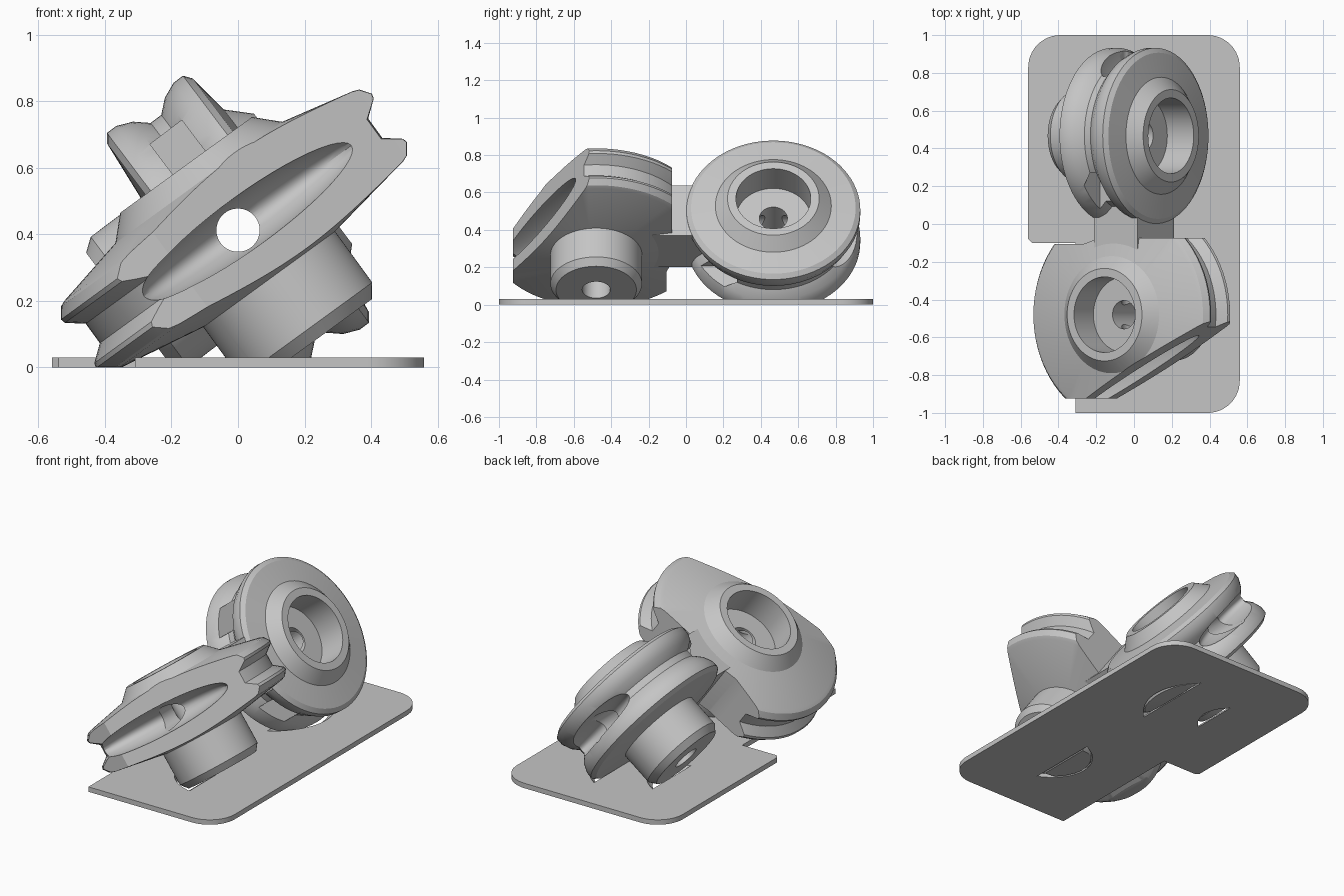
import bpy, bmesh, math
from mathutils import Matrix

if "Cube" in bpy.data.objects:
    bpy.data.objects.remove(bpy.data.objects["Cube"])

TILT = math.radians(36)
FRONT = Matrix.Translation((-0.012, -0.48, 0.411)) @ Matrix.Rotation(-TILT, 4, 'Y')
BACK = Matrix.Translation((0, 0.467, 0.42)) @ Matrix.Rotation(math.radians(53), 4, 'Y')

grey = bpy.data.materials.new("plain_grey")
grey.diffuse_color = (0.56, 0.56, 0.56, 1)
grey.use_nodes = True
grey.node_tree.nodes["Principled BSDF"].inputs["Base Color"].default_value = grey.diffuse_color


def finish(bm, name, matrix=Matrix()):
    bmesh.ops.recalc_face_normals(bm, faces=bm.faces)
    if bm.calc_volume(signed=True) < 0:
        bmesh.ops.reverse_faces(bm, faces=bm.faces)
    bm.transform(matrix)
    me = bpy.data.meshes.new(name)
    bm.to_mesh(me)
    bm.free()
    ob = bpy.data.objects.new(name, me)
    bpy.context.collection.objects.link(ob)
    me.materials.append(grey)
    return ob


def lathe(name, profile, matrix, steps=80):
    """Revolve a closed (radius, height) profile about local z."""
    bm = bmesh.new()
    rings = [[bm.verts.new((r * math.cos(2 * math.pi * k / steps),
                            r * math.sin(2 * math.pi * k / steps), z)) for r, z in profile]
             for k in range(steps)]
    n = len(profile)
    for k in range(steps):
        a, b = rings[k], rings[(k + 1) % steps]
        for i in range(n):
            j = (i + 1) % n
            bm.faces.new((a[i], b[i], b[j], a[j]))
    return finish(bm, name, matrix)


def prism(name, outline, z0, z1, matrix=Matrix()):
    bm = bmesh.new()
    lo = [bm.verts.new((x, y, z0)) for x, y in outline]
    hi = [bm.verts.new((x, y, z1)) for x, y in outline]
    bm.faces.new(lo[::-1])
    bm.faces.new(hi)
    for i in range(len(lo)):
        j = (i + 1) % len(lo)
        bm.faces.new((lo[i], lo[j], hi[j], hi[i]))
    return finish(bm, name, matrix)


def box(name, lo, hi, matrix=Matrix()):
    return prism(name, [(lo[0], lo[1]), (hi[0], lo[1]), (hi[0], hi[1]), (lo[0], hi[1])],
                 lo[2], hi[2], matrix)


def rod(name, r, z0, z1, matrix, n=48):
    pts = [(r * math.cos(2 * math.pi * (i + 0.37) / n), r * math.sin(2 * math.pi * (i + 0.37) / n))
           for i in range(n)]
    return prism(name, pts, z0, z1, matrix)


def ellipsoid(name, centre, radii, turn, frame):
    bm = bmesh.new()
    bmesh.ops.create_uvsphere(bm, u_segments=40, v_segments=24, radius=1)
    return finish(bm, name, frame @ Matrix.Translation(centre)
                  @ Matrix.Rotation(math.radians(turn), 4, 'Z') @ Matrix.Diagonal((*radii, 1)))


def volume(me):
    bm = bmesh.new()
    bm.from_mesh(me)
    v = bm.calc_volume(signed=True)
    bm.free()
    return v


def combine(ob, tool, op='DIFFERENCE'):
    """Apply a boolean, keeping the first solver result that stays solid."""
    before = volume(ob.data)
    for solver in ('MANIFOLD', 'EXACT'):
        m = ob.modifiers.new("cut", 'BOOLEAN')
        m.operation, m.solver, m.object = op, solver, tool
        bpy.context.view_layer.update()
        dg = bpy.context.evaluated_depsgraph_get()
        me = bpy.data.meshes.new_from_object(ob.evaluated_get(dg))
        ob.modifiers.clear()
        if 0.4 * before < volume(me) < 0.99999 * before:
            ob.data = me
            break
    bpy.data.objects.remove(tool)


def wheel(name, rim, matrix):
    """Rim profile plus stepped hub bore, conical collar and long boss."""
    lower = [(r, -z) for r, z in reversed(rim)]
    return lathe(name, [(0.2, 0.07), (0.2, 0.245), (0.245, 0.245), (0.31, 0.18)] + rim + lower +
                 [(0.245, -0.18), (0.245, -0.37), (0.215, -0.41), (0.075, -0.41), (0.075, 0.07)],
                 matrix)


# Front wheel, trimmed flat at the front, on one diagonal and at the back
front = wheel("front_wheel", [(0.535, 0.13), (0.555, 0.122), (0.578, 0.09), (0.574, 0.075),
                              (0.525, 0.036)], FRONT)
combine(front, prism("trim", [(-0.75, -0.445), (-0.2, -0.445), (0.55, -0.05), (0.75, 0.05),
                              (0.75, 0.405), (-0.1, 0.405), (-0.2, 0.375), (-0.75, 0.375)],
                     -0.6, 0.6, FRONT), 'INTERSECT')
# Hollow scooped into the trimmed front rim
combine(front, ellipsoid("scoop", (0.06, -0.32, 0), (0.44, 0.19, 0.08), 24, FRONT))

# Back wheel with cord pockets and a hollow in its groove
back = wheel("back_wheel", [(0.44, 0.162), (0.465, 0.143), (0.465, 0.108), (0.445, 0.06),
                            (0.41, 0.02)], BACK)
for s in (-1, 1):
    lo, hi = sorted((s * 0.22, s * 0.36))
    combine(back, box("pocket", (lo, -0.5, -0.06), (hi, -0.1, 0.06), BACK))
combine(back, ellipsoid("scoop", (0, 0.42, 0), (0.34, 0.17, 0.065), 0, BACK))

# Squarish arm joining the wheels
arm = box("joining_arm", (-0.143, -0.25, -0.165), (0.143, 0.2, 0.165),
          Matrix.Translation((0, 0, 0.42)) @ Matrix.Rotation(-TILT, 4, 'Y'))

# Cord hole running through everything, and flat undersides
along_y = Matrix.Translation((0, 0, 0.413)) @ Matrix.Rotation(math.pi / 2, 4, 'X')
for ob in (front, back, arm):
    combine(ob, rod("cord_hole", 0.065, -1.2, 1.2, along_y))
for ob in (front, back):
    combine(ob, box("floor_cut", (-2, -2, -1), (2, 2, 0.002)))

# Base plate: rounded corners and a notch at the front left
outline = [(-0.31, -1.0)]
for cx, cy, start, r in ((0.39, -0.83, -90, 0.17), (0.39, 0.83, 0, 0.17), (-0.39, 0.83, 90, 0.17)):
    for i in range(13):
        t = math.radians(start + 90 * i / 12)
        outline.append((cx + r * math.cos(t), cy + r * math.sin(t)))
outline += [(-0.56, -0.08), (-0.54, -0.1), (-0.31, -0.1)]
plate = prism("base_plate", outline, 0, 0.03)
# Clearance openings around bosses and rim
combine(plate, rod("boss_gap", 0.253, -0.42, 0, FRONT))
combine(plate, rod("boss_gap", 0.253, -0.42, 0, BACK))
combine(plate, rod("rim_gap", 0.472, -0.17, 0.165, BACK, 80))

# Smooth round surfaces, sharp edges
for ob in (front, back, arm, plate):
    bpy.ops.object.select_all(action='DESELECT')
    ob.select_set(True)
    bpy.context.view_layer.objects.active = ob
    bpy.ops.object.shade_smooth_by_angle(angle=math.radians(25))
